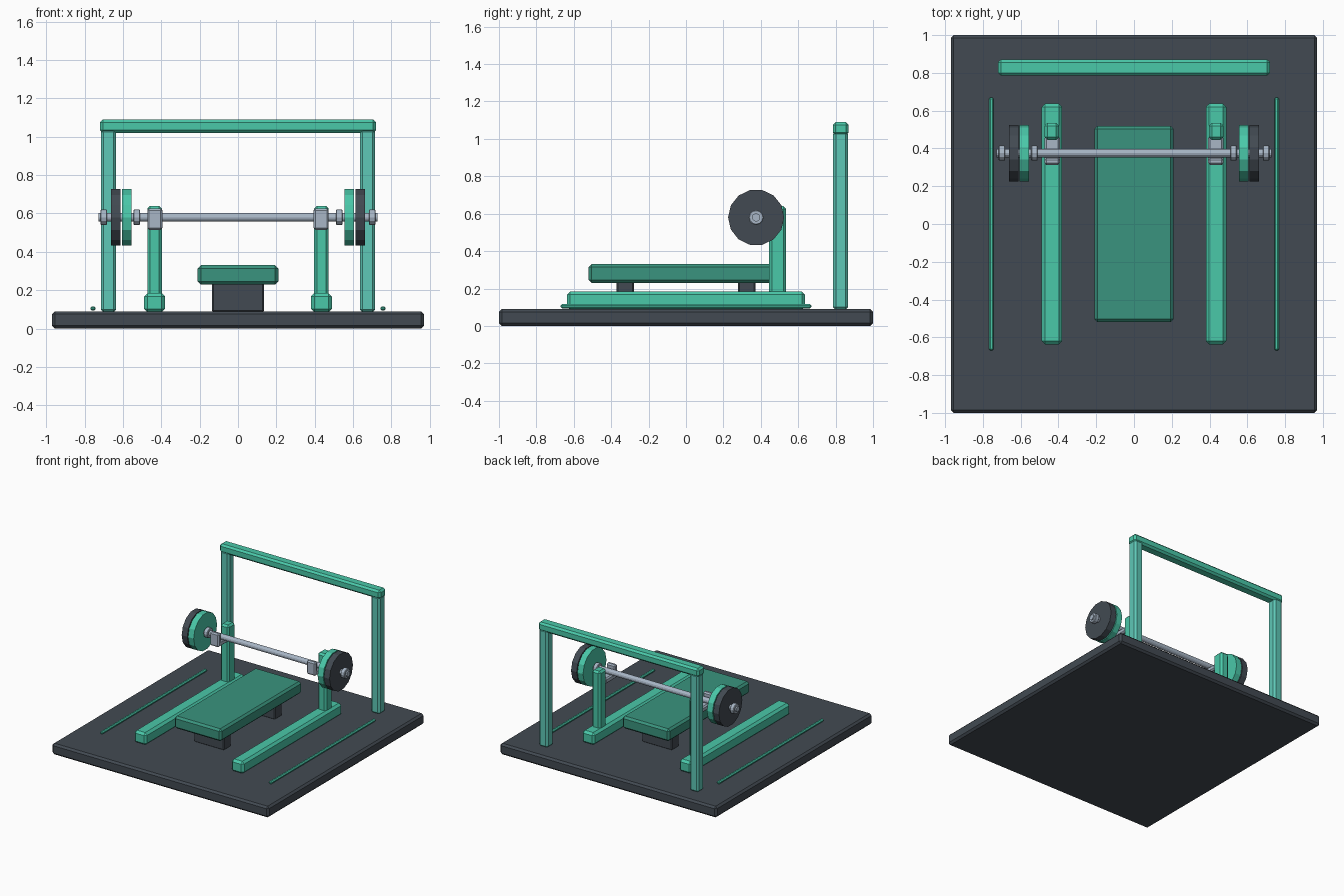
import bpy, bmesh, math
from mathutils import Matrix

if "Cube" in bpy.data.objects:
    bpy.data.objects.remove(bpy.data.objects["Cube"])


def material(name, r, g, b):
    lin = [((c / 255 + 0.055) / 1.055) ** 2.4 for c in (r, g, b)]
    m = bpy.data.materials.new(name)
    m.diffuse_color = (*lin, 1)
    m.use_nodes = True
    m.node_tree.nodes["Principled BSDF"].inputs["Base Color"].default_value = m.diffuse_color
    return m


DARK = material("charcoal", 66, 74, 82)
GREEN = material("mint green", 74, 200, 169)
POST = material("pale teal", 94, 200, 183)
PAD = material("deep green", 58, 148, 126)
STEEL = material("steel", 168, 182, 198)


def finish(name, bm, mat):
    me = bpy.data.meshes.new(name)
    bm.to_mesh(me)
    bm.free()
    me.materials.append(mat)
    ob = bpy.data.objects.new(name, me)
    bpy.context.collection.objects.link(ob)
    return ob


def box(name, x, y, z, mat, bevel=0.015):
    """Chamfered box from (min, max) ranges."""
    bm = bmesh.new()
    bmesh.ops.create_cube(bm, size=1)
    for v in bm.verts:
        v.co = [(a + b) / 2 + c * (b - a) for c, (a, b) in zip(v.co, (x, y, z))]
    bmesh.ops.bevel(bm, geom=bm.edges[:], offset=bevel, segments=1, affect='EDGES')
    return finish(name, bm, mat)


def disc(name, x0, x1, r, mat, sides=14, bevel=0.0):
    """Cylinder along x on the barbell axis, with a vertex at the top."""
    bm = bmesh.new()
    rot = Matrix.Rotation(math.pi / 2, 4, 'Y')
    bmesh.ops.create_cone(bm, cap_ends=True, segments=sides, radius1=r, radius2=r,
                          depth=x1 - x0,
                          matrix=Matrix.Translation(((x0 + x1) / 2, 0.375, 0.58)) @ rot)
    if bevel:
        rim = [e for e in bm.edges if abs(e.verts[0].co.x - e.verts[1].co.x) < 1e-5]
        bmesh.ops.bevel(bm, geom=rim, offset=bevel, segments=1, affect='EDGES')
    return finish(name, bm, mat)


def span(s, a, b):
    return (a, b) if s > 0 else (-b, -a)


# Floor platform
box("platform", (-0.97, 0.97), (-1, 1), (0, 0.09), DARK)

# Bench
box("bench_pad", (-0.21, 0.21), (-0.52, 0.52), (0.23, 0.33), PAD, 0.016)
for n, y in (("front", -0.325), ("rear", 0.325)):
    box(n + "_bench_leg", (-0.135, 0.135), (y - 0.047, y + 0.047), (0.085, 0.24), DARK, 0.008)

# Overhead frame beam
box("frame_beam", (-0.72, 0.72), (0.785, 0.87), (1.02, 1.09), GREEN)

# Barbell shaft
disc("bar_shaft", -0.727, 0.727, 0.022, STEEL, 12)

for side, s in (("left", -1), ("right", 1)):
    box(side + "_frame_post", span(s, 0.635, 0.715), (0.787, 0.867), (0.085, 1.04), POST)
    box(side + "_floor_rail", span(s, 0.38, 0.49), (-0.637, 0.637), (0.085, 0.185), GREEN, 0.018)
    box(side + "_upright", span(s, 0.397, 0.473), (0.445, 0.535), (0.15, 0.64), GREEN)
    box(side + "_floor_strip", span(s, 0.743, 0.768), (-0.67, 0.67), (0.094, 0.116), GREEN, 0.007)
    # Bar hook: tray and raised front lip
    box(side + "_hook_tray", span(s, 0.393, 0.473), (0.315, 0.465), (0.515, 0.56), STEEL, 0.01)
    box(side + "_hook_lip", span(s, 0.393, 0.473), (0.312, 0.348), (0.515, 0.625), STEEL, 0.01)
    # Weights and collars
    disc(side + "_inner_collar", *span(s, 0.51, 0.545), 0.04, STEEL, 12, 0.004)
    disc(side + "_inner_plate", *span(s, 0.555, 0.605), 0.15, GREEN)
    disc(side + "_outer_plate", *span(s, 0.612, 0.662), 0.15, DARK)
    disc(side + "_outer_collar", *span(s, 0.682, 0.717), 0.04, STEEL, 12, 0.004)
